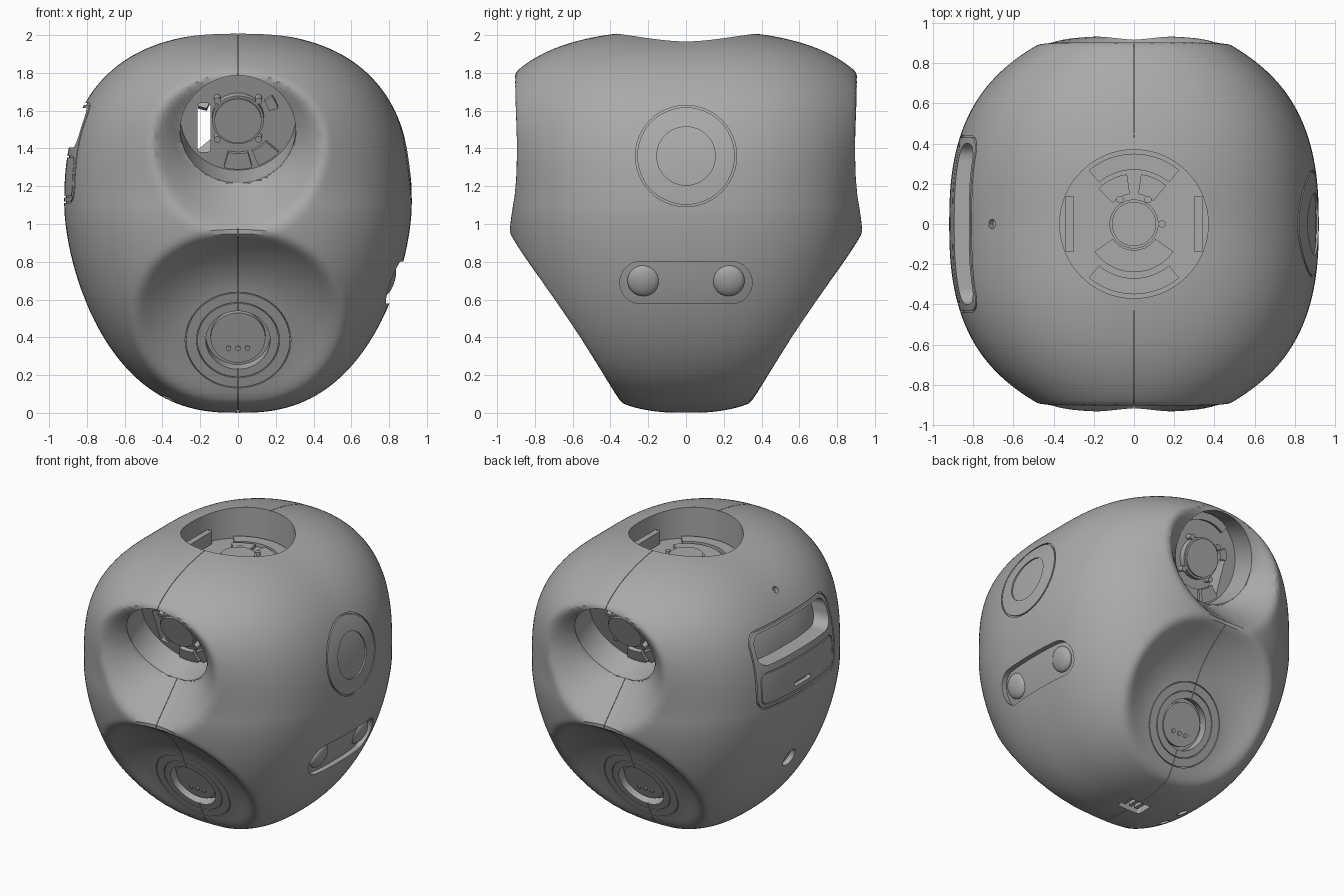
import bpy, bmesh
from math import sin, cos, tan, pi, sqrt, exp, radians
from mathutils import Matrix, Vector

if "Cube" in bpy.data.objects:
    bpy.data.objects.remove(bpy.data.objects["Cube"], do_unlink=True)

grey = bpy.data.materials.new("shell grey")
grey.use_nodes = True
GREY = (0.4, 0.4, 0.4, 1)
grey.diffuse_color = GREY
grey.node_tree.nodes["Principled BSDF"].inputs["Base Color"].default_value = GREY

made = []


def finish(bm, name, keep=True):
    bmesh.ops.recalc_face_normals(bm, faces=bm.faces[:])
    mesh = bpy.data.meshes.new(name)
    bm.to_mesh(mesh)
    bm.free()
    mesh.materials.append(grey)
    ob = bpy.data.objects.new(name, mesh)
    bpy.context.scene.collection.objects.link(ob)
    if keep:
        made.append(ob)
    else:
        ob.hide_render = True
    return ob


def subtract(target, cutter):
    mod = target.modifiers.new("cut", "BOOLEAN")
    mod.operation, mod.solver, mod.object = "DIFFERENCE", "EXACT", cutter
    graph = bpy.context.evaluated_depsgraph_get()
    mesh = bpy.data.meshes.new_from_object(target.evaluated_get(graph))
    target.modifiers.clear()
    target.data = mesh
    bpy.data.objects.remove(cutter, do_unlink=True)


# --- frames: local z points out of the part
def frame(y, z, tilt, turn=0.0):
    return (Matrix.Rotation(turn, 4, "Z") @ Matrix.Translation((0, y, z))
            @ Matrix.Rotation(radians(tilt), 4, "X"))


LEFT = Matrix(((0, 0, 1, 0), (1, 0, 0, 0), (0, 1, 0, 0), (0, 0, 0, 1)))
RIGHT = Matrix.Rotation(pi, 4, "Z") @ LEFT
TOP = frame(0, 1.97, 0)
FACES = [frame(-0.80, 1.5, 112, t) for t in (0, pi)]
HUBS = [frame(-0.505, 0.385, 115, t) for t in (0, pi)]


# --- outlines
def circle(r, u=0, v=0, n=48):
    return [(u + r * cos(2 * pi * i / n), v + r * sin(2 * pi * i / n)) for i in range(n)]


def rounded(w, h, r, v=0, u=0):
    pts = []
    for k, (sx, sy) in enumerate(((1, 1), (-1, 1), (-1, -1), (1, -1))):
        for i in range(9):
            a = (k + i / 8) * pi / 2
            pts.append((u + sx * (w - r) + r * cos(a), v + sy * (h - r) + r * sin(a)))
    return pts


def sector(r0, r1, a0, a1, n=14):
    angles = [radians(a0 + (a1 - a0) * i / n) for i in range(n + 1)]
    return ([(r1 * cos(a), r1 * sin(a)) for a in angles]
            + [(r0 * cos(a), r0 * sin(a)) for a in reversed(angles)])


# --- solids added to a bmesh
def prism(bm, outline, lo, hi, mat):
    a, b = [[bm.verts.new(mat @ Vector((u, v, h))) for u, v in outline] for h in (lo, hi)]
    n = len(a)
    bm.faces.new(a)
    bm.faces.new(b)
    for i in range(n):
        bm.faces.new((a[i], a[(i + 1) % n], b[(i + 1) % n], b[i]))


def band(bm, outer, inner, lo, hi, mat):
    loops = [[bm.verts.new(mat @ Vector((u, v, h))) for u, v in o]
             for o, h in ((outer, lo), (outer, hi), (inner, hi), (inner, lo))]
    n = len(outer)
    for k in range(4):
        a, b = loops[k], loops[(k + 1) % 4]
        for i in range(n):
            bm.faces.new((a[i], a[(i + 1) % n], b[(i + 1) % n], b[i]))


# --- body: a squarish egg blended with hollows on front and back
def blend(a, b, k):
    h = max(k - abs(a - b), 0) / k
    return max(a, b) + h * h * k / 4


def hollow(x, y, z, cy, cz, tilt):
    ay, az = sin(tilt), cos(tilt)
    h = (y - cy) * ay + (z - cz) * az
    up = -(y - cy) * az + (z - cz) * ay
    return h, sqrt(x * x + up * up), up


def field(x, y, z):
    y = abs(y)
    t = z - 1.1
    # the brow over each port stands further out
    s = min(1, max(0, t / 0.6))
    deep = 0.955 + 0.125 * s * s * (3 - 2 * s) * exp(-(x / 0.55) ** 2)
    w = y * y / (x * x + y * y + 1e-9)
    rise = (t / (0.905 + 0.02 * w)) ** (2.5 + 1.2 * w) if t > 0 else (-t / 1.1) ** 1.65
    f = (((abs(x) / 0.92) ** 2.5 + (y / deep) ** 2.5 + rise) ** 0.45 - 1) * 0.9
    # upper hollow: steep below the port, fading out above it
    h, r, up = hollow(x, y, z, 0.80, 1.5, radians(112))
    slope = 0.35 + 1.95 * ((1 - up / (r + 1e-9)) / 2) ** 2
    f = blend(f, (h - slope * max(0, r - 0.31)) / sqrt(1 + slope * slope), 0.04)
    # lower dish
    h, r, up = hollow(x, y, z, 0.505, 0.385, radians(115))
    return blend(f, h - 0.155 * (max(0, r - 0.29) / 0.41) ** 1.9, 0.035)


CORE = Vector((0, 0, 1.4))


def sculpt(name, cuts, scale=1.0, keep=False):
    bm = bmesh.new()
    bmesh.ops.create_cube(bm, size=2)
    bmesh.ops.subdivide_edges(bm, edges=bm.edges[:], cuts=cuts, use_grid_fill=True)
    for v in bm.verts:
        d = Vector([tan(c * pi / 4) for c in v.co]).normalized()
        lo, hi = 0.3, 1.6
        for _ in range(17):
            mid = (lo + hi) / 2
            if field(d.x * mid, d.y * mid, CORE.z + d.z * mid) < 0:
                lo = mid
            else:
                hi = mid
        v.co = CORE + d * lo * scale
    return finish(bm, name, keep)


body = sculpt("body_shell", 71, keep=True)


def engrave(bm, depth):
    cutter = finish(bm, "engraving_cutter", False)
    subtract(cutter, sculpt("engraving_core", 35, 1 - depth / 0.9))
    subtract(body, cutter)


# Fine grooves: centre seam, side ring, handle outline
bm = bmesh.new()
prism(bm, rounded(1.2, 1.2, 0.1, 1), -0.0015, 0.0015, LEFT)
side = LEFT @ Matrix.Translation((0, 1.36, 0))
band(bm, circle(0.268), circle(0.258), 0.5, 1.1, side)
prism(bm, circle(0.155), 0.5, 1.1, side)
band(bm, rounded(0.44, 0.265, 0.09, 1.375), rounded(0.43, 0.255, 0.08, 1.375), 0.5, 1.1, RIGHT)
band(bm, rounded(0.40, 0.11, 0.05, 1.25), rounded(0.393, 0.103, 0.043, 1.25), 0.5, 1.1, RIGHT)
engrave(bm, 0.010)

# Button recess, handle window and lower right socket
bm = bmesh.new()
prism(bm, rounded(0.35, 0.112, 0.11, 0.69), 0.5, 1.1, LEFT)
prism(bm, rounded(0.09, 0.015, 0.01, 1.19), 0.5, 1.1, RIGHT)
prism(bm, circle(0.062, 0, 0.61, 24), 0.5, 1.1, RIGHT)
engrave(bm, 0.03)

# Deep grip of the handle
bm = bmesh.new()
prism(bm, rounded(0.40, 0.105, 0.08, 1.51), 0.5, 1.1, RIGHT)
engrave(bm, 0.11)

# Round ports, hub sockets and holes underneath
bm = bmesh.new()
prism(bm, circle(0.37, n=64), -0.19, 0.2, TOP)
for m in FACES:
    prism(bm, circle(0.305, n=64), -0.18, 0.3, m)
for m in HUBS:
    prism(bm, circle(0.17), -0.06, 0.1, m)
    for r in (0.22, 0.28):
        band(bm, circle(r), circle(r - 0.005), -0.012, 0.03, m)
prism(bm, rounded(0.09, 0.06, 0.015), -0.1, 0.06, Matrix())
for u, v in ((-0.38, 0.03), (-0.37, -0.14)):
    prism(bm, circle(0.035, u, v, 20), -0.1, 0.12, Matrix())
screw = Matrix.Translation((-0.71, 0, 1.78)) @ Matrix.Rotation(radians(-40), 4, "Y")
prism(bm, circle(0.024, n=16), -0.04, 0.1, screw)
subtract(body, finish(bm, "pocket_cutter", False))

# Slot passing right through from front to back
bm = bmesh.new()
prism(bm, rounded(0.035, 0.13, 0.02, 1.51, -0.18), -1.2, 1.2, frame(0, 0, 90))
subtract(body, finish(bm, "slot_cutter", False))


# Mechanism seen inside each port
def mechanism(name, m, floor, r_hub, screws, sectors):
    bm = bmesh.new()
    prism(bm, circle(r_hub), floor - 0.01, floor + 0.06, m)
    band(bm, circle(r_hub + 0.012), circle(r_hub - 0.01), floor - 0.01, floor + 0.045, m)
    finish(bm, name + "_motor")
    bm = bmesh.new()
    for a in screws:
        a = radians(a)
        prism(bm, circle(0.018, (r_hub + 0.03) * cos(a), (r_hub + 0.03) * sin(a), 16),
              floor - 0.01, floor + 0.05, m)
    finish(bm, name + "_screws")
    bm = bmesh.new()
    for s in sectors:
        prism(bm, sector(*s), floor - 0.01, floor + 0.025, m)
    finish(bm, name + "_brackets")


mechanism("top_port", TOP, -0.19, 0.11, (0, 60, 120),
          ((0.13, 0.24, 215, 325), (0.15, 0.25, 50, 82), (0.15, 0.25, 98, 135),
           (0.27, 0.35, 50, 130), (0.27, 0.35, 230, 310)))
for label, m in zip(("front_port", "back_port"), FACES):
    mechanism(label, m, -0.18, 0.125, (45, 135, 225, 315),
              ((0.20, 0.29, 255, 285), (0.20, 0.29, 292, 318),
               (0.17, 0.22, 15, 35), (0.25, 0.30, 60, 120)))

# Rails at the sides of the top port
for s, label in ((-1, "right"), (1, "left")):
    bm = bmesh.new()
    prism(bm, rounded(0.02, 0.14, 0.005, 0, s * 0.32), -0.2, -0.1, TOP)
    finish(bm, label + "_top_rail")

# Lower hubs with three small studs
for label, m in zip(("front", "back"), HUBS):
    bm = bmesh.new()
    prism(bm, circle(0.145), -0.07, -0.03, m)
    finish(bm, label + "_hub_disc")
    bm = bmesh.new()
    for u in (-0.05, 0, 0.05):
        prism(bm, circle(0.014, u, -0.06, 14), -0.04, -0.022, m)
    finish(bm, label + "_hub_studs")

# Domed side buttons
for s, label in ((-1, "front"), (1, "rear")):
    bm = bmesh.new()
    bmesh.ops.create_uvsphere(bm, u_segments=32, v_segments=16, radius=0.085)
    bmesh.ops.scale(bm, vec=(0.4, 1, 1), verts=bm.verts[:])
    bmesh.ops.rotate(bm, matrix=Matrix.Rotation(radians(18), 3, "Y"), verts=bm.verts[:])
    bmesh.ops.translate(bm, vec=(0.795, s * 0.225, 0.70), verts=bm.verts[:])
    finish(bm, label + "_side_button")

# Contact prongs underneath
bm = bmesh.new()
for u in (-0.05, 0, 0.05):
    prism(bm, rounded(0.013, 0.04, 0.005, 0, u), 0.02, 0.07, Matrix())
finish(bm, "charging_contacts")

bpy.ops.object.select_all(action="DESELECT")
for ob in made:
    ob.select_set(True)
bpy.context.view_layer.objects.active = body
bpy.ops.object.shade_smooth_by_angle(angle=radians(30))
